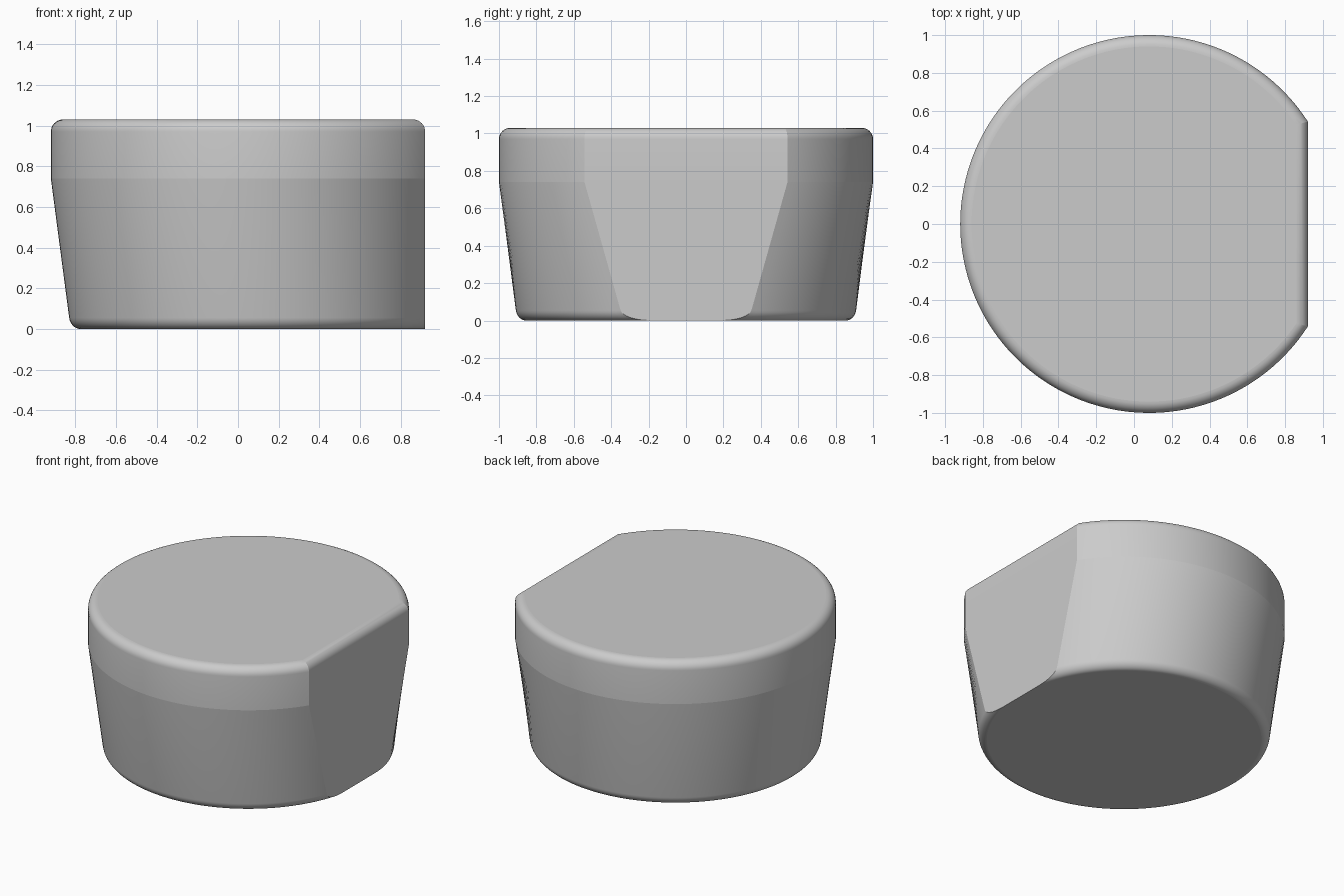
import bpy, bmesh
from math import sin, cos, acos, pi

if "Cube" in bpy.data.objects:
    bpy.data.objects.remove(bpy.data.objects["Cube"])

CX = 0.08        # axis of the round body
FLAT = 0.84      # distance from the axis to the flat side
HEIGHT = 1.03
RIDGE = 0.74     # where the taper meets the straight band
SEGS = 128
STEPS = 8


def fillet(p0, corner, p1):
    """Quarter-round from p0 to p1, tangent to the lines through corner."""
    pts = []
    for i in range(STEPS + 1):
        t = i / STEPS * pi / 2
        a, b = 1 - sin(t), 1 - cos(t)
        pts.append(tuple(c + (s - c) * a + (e - c) * b
                         for s, c, e in zip(p0, corner, p1)))
    return pts


def d_ring(bm, r, flat, z):
    """Circle of radius r cut off straight at the flat side."""
    a = acos(flat / r)
    return [bm.verts.new((CX + r * cos(t), r * sin(t), z))
            for t in (a + (2 * pi - 2 * a) * i / SEGS for i in range(SEGS + 1))]


# Profile: radius, flat distance, height
profile = [(r, FLAT, z) for r, z in fillet((0.856, 0), (0.903, 0), (0.91, 0.055))]
ridge_index = len(profile)
profile.append((1.0, FLAT, RIDGE))
profile += [(r, FLAT - (1 - r), z) for r, z in
            fillet((1, HEIGHT - 0.06), (1, HEIGHT), (0.94, HEIGHT))]

# Loft the D-shaped rings and cap both ends
bm = bmesh.new()
rings = [d_ring(bm, *p) for p in profile]
n = SEGS + 1
for lo, hi in zip(rings, rings[1:]):
    for i in range(n):
        j = (i + 1) % n
        bm.faces.new((lo[i], lo[j], hi[j], hi[i]))
bm.faces.new(rings[-1])
bm.faces.new(rings[0][::-1])
bmesh.ops.recalc_face_normals(bm, faces=bm.faces)

# Crisp cap borders and crisp ridge line around the body
for k in (0, ridge_index, len(rings) - 1):
    for i in range(n):
        bm.edges.get((rings[k][i], rings[k][(i + 1) % n])).smooth = False

mesh = bpy.data.meshes.new("tapered_knob")
bm.to_mesh(mesh)
bm.free()
knob = bpy.data.objects.new("tapered_knob", mesh)
bpy.context.collection.objects.link(knob)
bpy.context.view_layer.objects.active = knob
knob.select_set(True)
bpy.ops.object.shade_smooth_by_angle(angle=0.28, keep_sharp_edges=True)
